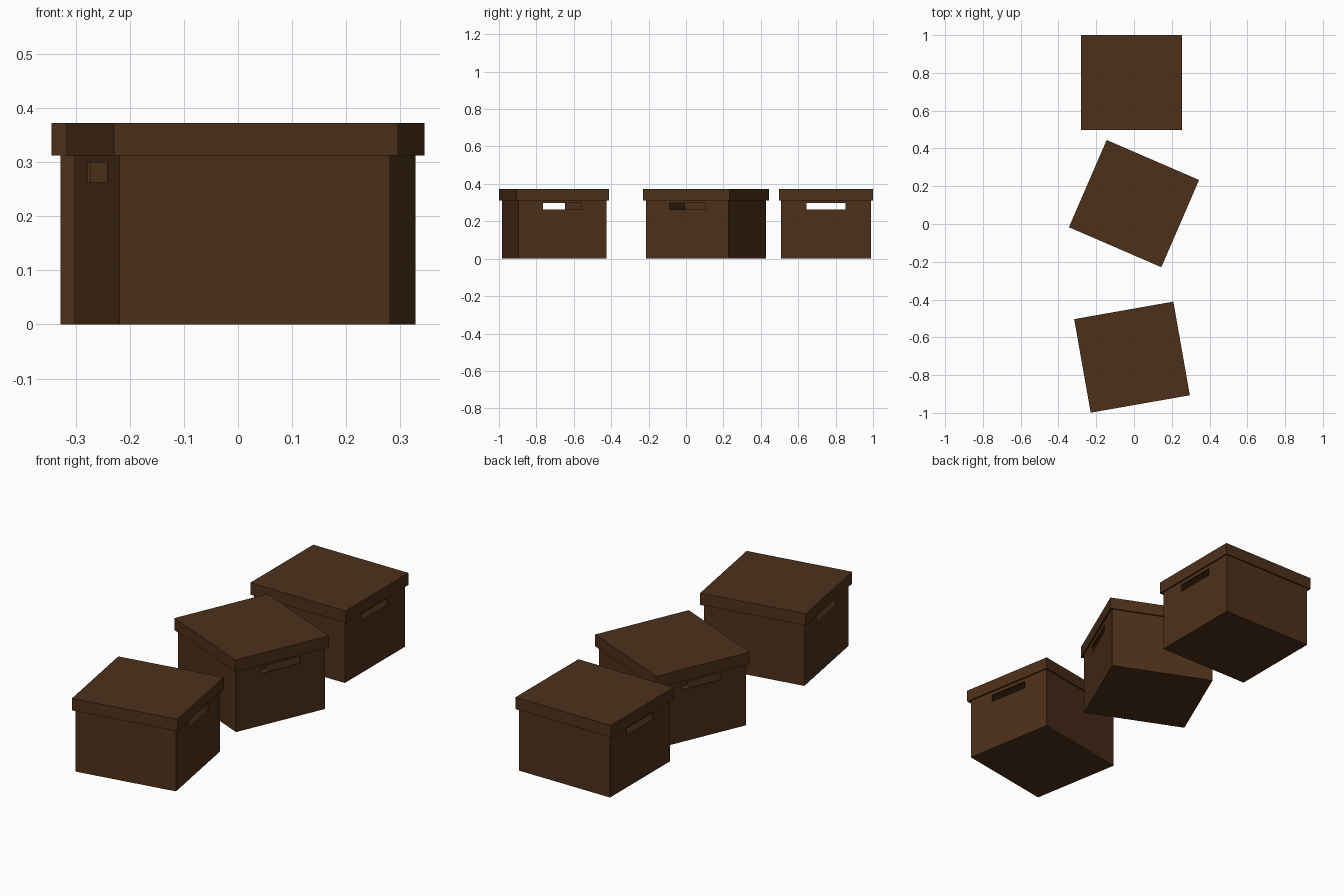
import bpy
from math import radians
from mathutils import Matrix, Vector

if "Cube" in bpy.data.objects:
    bpy.data.objects.remove(bpy.data.objects["Cube"])

mat = bpy.data.materials.new("brown_card")
mat.diffuse_color = (0.075, 0.03, 0.0103, 1)
mat.use_nodes = True
mat.node_tree.nodes["Principled BSDF"].inputs["Base Color"].default_value = mat.diffuse_color

LID = (0.533, 0.503)      # lid footprint
BODY = (0.508, 0.479)     # body footprint
WALL = 0.007
RIM, TOP = 0.312, 0.372   # lid lower edge and top


def block(name, sx, sy, z0, z1):
    """Cuboid centred in x and y, spanning z0 to z1."""
    bpy.ops.mesh.primitive_cube_add(size=1)
    ob = bpy.context.object
    ob.name = name
    ob.data.transform(Matrix.Translation((0, 0, (z0 + z1) / 2))
                      @ Matrix.Diagonal(Vector((sx, sy, z1 - z0, 1))))
    return ob


def cut(ob, cutter):
    """Subtract the cutter, then discard it."""
    mod = ob.modifiers.new("cut", "BOOLEAN")
    mod.operation = "DIFFERENCE"
    mod.solver = "EXACT"
    mod.object = cutter
    cutter.hide_render = True
    bpy.context.view_layer.objects.active = ob
    bpy.ops.object.modifier_apply(modifier=mod.name)
    bpy.data.objects.remove(cutter, do_unlink=True)


# Open-topped body with a hand slot through both ends
body = block("box_body", *BODY, 0, TOP - WALL - 0.003)
cut(body, block("cavity", BODY[0] - 2 * WALL, BODY[1] - 2 * WALL, WALL, 0.5))
cut(body, block("slot", 1, 0.21, 0.262, 0.298))

# Hollow lid overhanging the body
lid = block("box_lid", *LID, RIM, TOP)
cut(lid, block("lid_cavity", LID[0] - 2 * WALL, LID[1] - 2 * WALL, 0.2, TOP - WALL))

for part in (body, lid):
    part.data.materials.append(mat)

# Three boxes: x, y, turn in degrees
places = [("front", -0.0105, -0.705, 10.0),
          ("middle", 0.0, 0.108, -23.4),
          ("back", -0.013, 0.7485, 0.0)]
for i, (label, x, y, turn) in enumerate(places):
    for part, kind in ((body, "box_body"), (lid, "box_lid")):
        ob = part
        if i:
            ob = part.copy()
            bpy.context.collection.objects.link(ob)
        ob.name = f"{label}_{kind}"
        ob.location = (x, y, 0)
        ob.rotation_euler = (0, 0, radians(turn))
